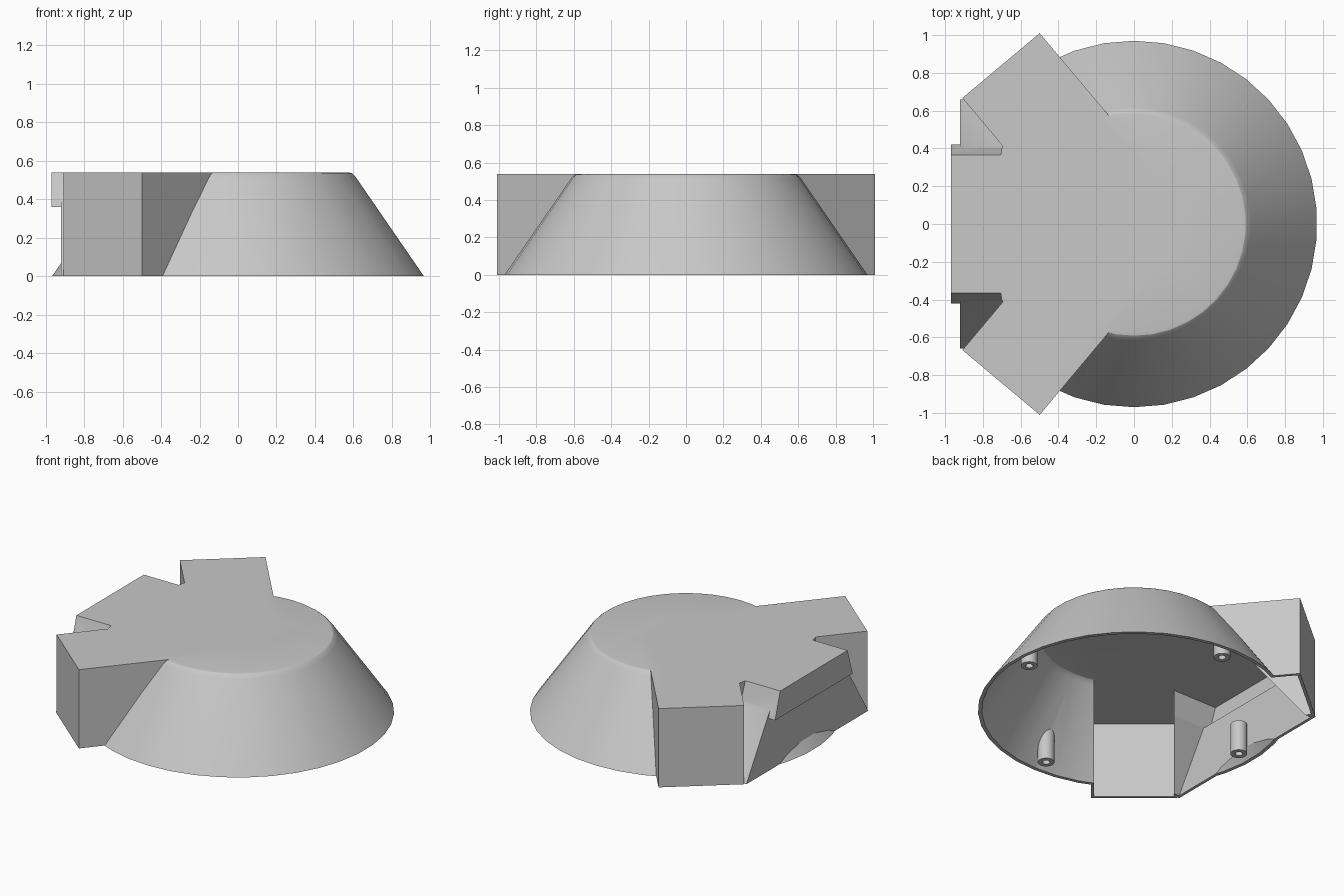
import bpy, bmesh, math
from mathutils import Matrix, Vector

if "Cube" in bpy.data.objects:
    bpy.data.objects.remove(bpy.data.objects["Cube"])

H = 0.54          # overall height
WALL = 0.02       # shell thickness
SEGMENTS = 38

grey = bpy.data.materials.new("plain_grey")
grey.use_nodes = True
grey.diffuse_color = (0.58, 0.58, 0.58, 1)
grey.node_tree.nodes["Principled BSDF"].inputs["Base Color"].default_value = grey.diffuse_color


def hull(name, points):
    """Convex solid wrapped around a set of points."""
    bm = bmesh.new()
    for p in points:
        bm.verts.new(p)
    bmesh.ops.convex_hull(bm, input=bm.verts[:])
    bmesh.ops.dissolve_limit(bm, angle_limit=math.radians(0.3),
                             verts=bm.verts[:], edges=bm.edges[:])
    bmesh.ops.recalc_face_normals(bm, faces=bm.faces[:])
    mesh = bpy.data.meshes.new(name)
    bm.to_mesh(mesh)
    bm.free()
    mesh.materials.append(grey)
    obj = bpy.data.objects.new(name, mesh)
    bpy.context.collection.objects.link(obj)
    return obj


def lathe(name, profile, centre=(0, 0), count=SEGMENTS):
    """Solid of revolution from (radius, height) pairs."""
    pts = []
    for r, z in profile:
        for i in range(count):
            a = math.pi / 2 + math.tau * i / count
            pts.append((centre[0] + r * math.cos(a), centre[1] + r * math.sin(a), z))
    return hull(name, pts)


def combine(target, other, operation):
    """Apply a boolean and discard the second operand."""
    mod = target.modifiers.new("combine", "BOOLEAN")
    mod.operation = operation
    mod.solver = "EXACT"
    mod.object = other
    bpy.context.view_layer.objects.active = target
    bpy.ops.object.modifier_apply(modifier=mod.name)
    bpy.data.objects.remove(other)


def mirrored(points):
    return [(x, s * y, z) for x, y, z in points for s in (1, -1)]


def body(name, t, floor):
    """Cone, two arms and rear tongue, inset by t."""
    top = H - t
    slope = 0.69
    # rounded conical main body
    base = 0.97 - 1.2 * t
    result = lathe(name, [(base - slope * floor, floor), (base - slope * (top - 0.03), top - 0.03),
                          (base - slope * top + 0.006, top - 0.012),
                          (base - slope * top - 0.006, top - 0.003),
                          (base - slope * top - 0.025, top)])
    # two splayed box arms
    for side in (1, -1):
        turn = Matrix.Rotation(side * math.radians(130), 4, "Z")
        half = 0.267 - t
        box = [turn @ Vector((r, w, z)) for r in (0, 1.095 - t)
               for w in (-half, half) for z in (floor, top)]
        combine(result, hull("arm", box), "UNION")
    # rear wall flaring down between the arms
    k = 1.2 * t
    rear = mirrored([(x, y - k, z) for x in (-0.92 + t, -0.45)
                     for y, z in ((0.66, floor), (0.66, 0), (0.42, 0.36), (0.38, 0.45))])
    combine(result, hull("rear_wall", rear), "UNION")
    # overhanging tongue with drafted sides
    tongue = mirrored([(x, y - t, z) for x in (-0.97 + t, -0.25)
                       for y, z in ((0.42, 0.36 + t), (0.365, top))])
    combine(result, hull("tongue", tongue), "UNION")
    return result


# outer solid with softened notch tips
shell = body("hollow_housing", 0, 0)
for side in (1, -1):
    tip = [(x, side * y, z) for z in (0.2, H)
           for x, y in ((-0.71, 0.34), (-0.702, 0.38), (-0.70, 0.40),
                        (-0.69, 0.42), (-0.6, 0.45), (-0.6, 0.34))]
    combine(shell, hull("notch_fillet", tip), "UNION")

# inner cavity, leaving four screw posts standing
cavity = body("cavity", WALL, -0.1)
posts = [(0.85 * math.cos(i * math.pi / 2), 0.85 * math.sin(i * math.pi / 2)) for i in range(4)]
for x, y in posts:
    height = 0.21 if x < -0.5 else 0.3
    combine(cavity, lathe("post", [(0.052, -0.2), (0.052, height)], (x, y), 24), "DIFFERENCE")
combine(shell, cavity, "DIFFERENCE")

# screw holes in the posts
for x, y in posts:
    combine(shell, lathe("screw_hole", [(0.024, -0.1), (0.024, 0.1)], (x, y), 16), "DIFFERENCE")

bpy.ops.object.select_all(action="DESELECT")
shell.select_set(True)
bpy.context.view_layer.objects.active = shell
bpy.ops.object.shade_smooth_by_angle(angle=math.radians(25))
